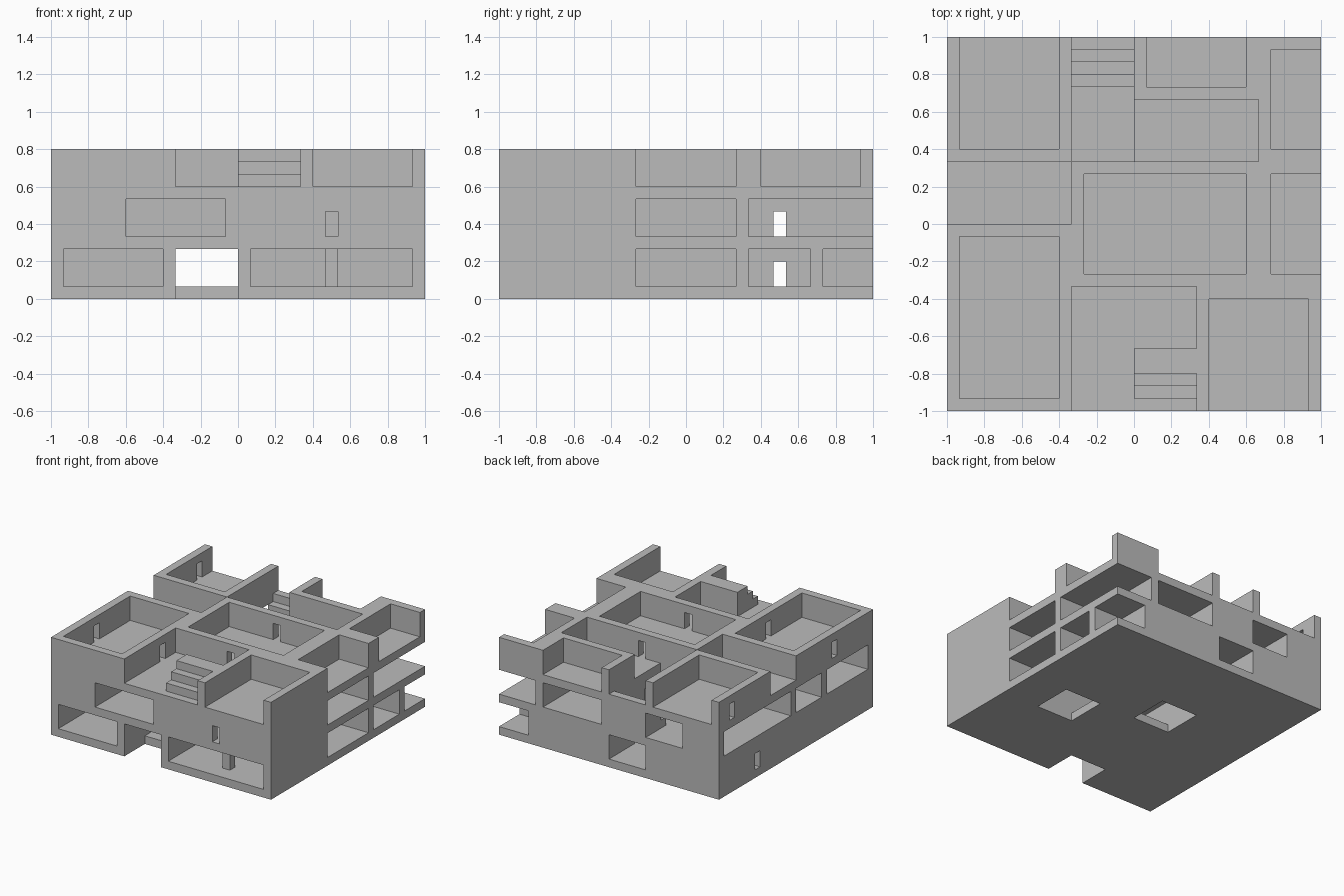
import bpy, bmesh
from mathutils import Vector

cube = bpy.data.objects.get("Cube")
if cube:
    bpy.data.objects.remove(cube, do_unlink=True)

U = 1 / 15            # one planning module
N, H = 30, 12         # plan size and height in modules

mat = bpy.data.materials.new("plain_grey")
mat.use_nodes = True
GREY = (0.5, 0.5, 0.5, 1)
mat.diffuse_color = GREY
mat.node_tree.nodes["Principled BSDF"].inputs["Base Color"].default_value = GREY

# Solid block from which the rooms are carved
solid = {(x, y, z) for x in range(-15, 15) for y in range(-15, 15) for z in range(H)}


def box(x0, x1, y0, y1, z0, z1):
    return {(x, y, z) for x in range(x0, x1) for y in range(y0, y1) for z in range(z0, z1)}


def carve(storey, plans, height=3):
    """Remove plan rectangles (x0, x1, y0, y1) above a storey's floor."""
    z = storey * 4 + 1
    for p in plans:
        solid.difference_update(box(*p, z, z + height))


def stairs(x0, x1, y_foot, direction, z):
    """Four rising steps, one module each."""
    for i in range(1, 5):
        a = y_foot + direction * i
        b = y_foot + direction * 5
        lo, hi = min(a, b), max(a, b)
        if direction < 0:
            lo, hi = min(a, b), max(a, b)
        solid.update(box(x0, x1, lo, hi, z + i - 1, min(z + i, H)))


# Ground storey: corridors, then rooms
carve(0, [(-5, 0, -15, 15), (-5, 15, 5, 10), (0, 10, -5, 0)])
carve(0, [(-14, -6, -15, -6), (1, 14, -15, -6), (11, 15, -4, 4), (11, 15, 11, 15),
          (-14, -6, 6, 14), (-14, -6, -4, 4), (1, 9, 1, 4), (1, 9, 11, 14)])
solid.update(box(7, 8, -13, -12, 1, 4))                       # pillar
carve(0, [(-15, -14, 7, 8), (-6, -5, 7, 8)], 2)               # window and door
for hole in [(-5, 0, -15, -11), (-5, 0, 0, 5), (5, 10, -5, 0)]:
    solid.difference_update(box(*hole, 0, 1))                 # floor openings

# Middle storey
carve(1, [(-10, -5, -5, 15), (-15, -5, -5, 0), (-5, 0, 5, 15), (10, 15, 5, 15)])
carve(1, [(-15, -11, 1, 14), (-15, -11, -14, -6), (-9, -1, -15, -6), (1, 14, -14, -6),
          (-4, 9, -4, 4), (11, 15, -4, 4), (1, 9, 6, 15)])
carve(1, [(7, 8, -15, -14), (-11, -10, 7, 8), (0, 1, 7, 8), (9, 10, 7, 8)], 2)

# Top storey, open to the sky
carve(2, [(-15, -5, 0, 5), (-5, 0, 5, 15), (0, 10, 5, 10), (-5, 5, -15, -5)])
carve(2, [(-14, -6, 6, 15), (-14, -6, -14, -1), (-4, 9, -4, 4), (1, 9, 11, 15),
          (11, 15, 6, 14), (11, 15, -4, 4), (6, 14, -15, -6)])
carve(2, [(-15, -14, 12, 13), (-15, -14, -8, -7), (-6, -5, -8, -7),
          (2, 3, -5, -4), (2, 3, 4, 5)], 2)

# Stairwell and the two flights
solid.difference_update(box(-5, 0, 5, 14, 8, 9))
stairs(-5, 0, 10, 1, 5)
stairs(0, 5, -15, 1, 9)

# Outward faces of one module, as direction and two in-plane axes
AXES = [Vector((1, 0, 0)), Vector((0, 1, 0)), Vector((0, 0, 1))]


def build_storey(name, z0, z1):
    bm = bmesh.new()
    verts = {}

    def vert(p):
        key = tuple(round(c) for c in p)
        if key not in verts:
            verts[key] = bm.verts.new(Vector(key) * U)
        return verts[key]

    for cell in solid:
        if not z0 <= cell[2] < z1:
            continue
        for i in range(3):
            u, v = AXES[(i + 1) % 3], AXES[(i + 2) % 3]
            for s in (-1, 1):
                near = list(cell)
                near[i] += s
                if tuple(near) in solid:
                    continue
                o = Vector(cell) + (AXES[i] if s > 0 else Vector())
                ring = [o, o + u, o + u + v, o + v]
                if s < 0:
                    ring.reverse()
                bm.faces.new([vert(p) for p in ring])
    # Merge flat neighbours into large clean faces
    bmesh.ops.dissolve_limit(bm, angle_limit=0.01, verts=bm.verts, edges=bm.edges)
    mesh = bpy.data.meshes.new(name)
    bm.to_mesh(mesh)
    bm.free()
    mesh.materials.append(mat)
    bpy.context.collection.objects.link(bpy.data.objects.new(name, mesh))


build_storey("ground_storey", 0, 4)
build_storey("middle_storey", 4, 8)
build_storey("top_storey", 8, 12)
